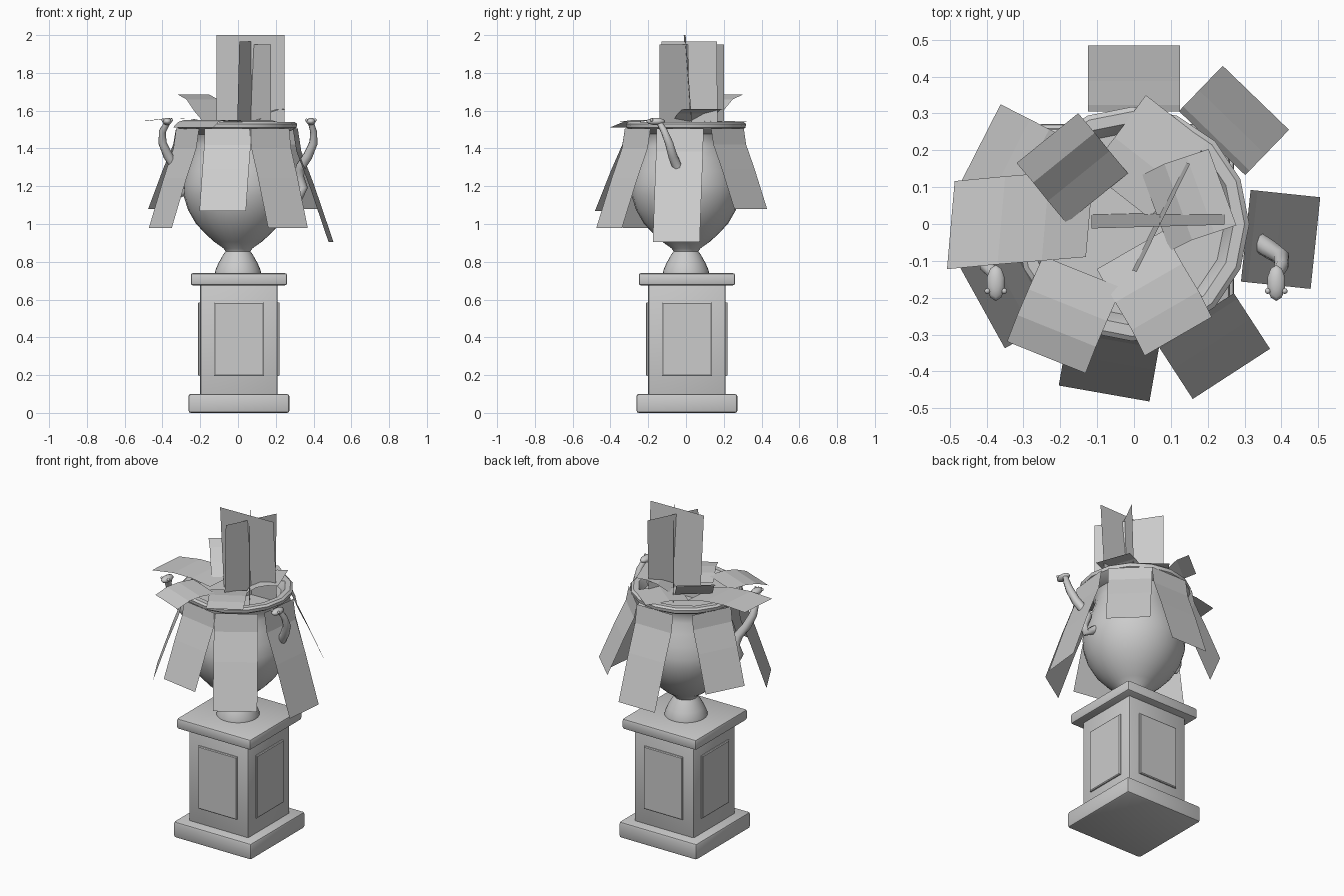
import bpy, bmesh, math
from mathutils import Vector

if "Cube" in bpy.data.objects:
    bpy.data.objects.remove(bpy.data.objects["Cube"])

stone = bpy.data.materials.new("stone_grey")
stone.diffuse_color = (0.6, 0.6, 0.6, 1)
stone.use_nodes = True
stone.node_tree.nodes["Principled BSDF"].inputs["Base Color"].default_value = stone.diffuse_color
C = 0.005  # pedestal centre offset


def make(name, verts, faces, smooth=None):
    me = bpy.data.meshes.new(name)
    me.from_pydata([tuple(v) for v in verts], [], faces)
    ob = bpy.data.objects.new(name, me)
    bpy.context.collection.objects.link(ob)
    me.materials.append(stone)
    if smooth:
        bpy.context.view_layer.objects.active = ob
        ob.select_set(True)
        bpy.ops.object.shade_smooth_by_angle(angle=math.radians(smooth))
        ob.select_set(False)
    return ob


def box(name, half, z0, z1, bevel):
    bm = bmesh.new()
    bmesh.ops.create_cube(bm, size=1)
    for v in bm.verts:
        v.co = (C + v.co.x * 2 * half, C + v.co.y * 2 * half, z0 + (v.co.z + 0.5) * (z1 - z0))
    bmesh.ops.bevel(bm, geom=bm.edges[:], offset=bevel, segments=2, affect='EDGES', profile=0.5)
    ob = make(name, [], [])
    bm.to_mesh(ob.data)
    bm.free()
    bpy.context.view_layer.objects.active = ob
    ob.select_set(True)
    bpy.ops.object.shade_smooth_by_angle(angle=math.radians(40))
    ob.select_set(False)


def lathe(name, profile, n, cx=0.0, cy=0.0, smooth=45):
    verts, faces = [], []
    for r, z in profile:
        for i in range(n):
            a = 2 * math.pi * i / n
            verts.append((cx + r * math.cos(a), cy + r * math.sin(a), z))
    for j in range(len(profile) - 1):
        for i in range(n):
            k = (i + 1) % n
            faces.append((j * n + i, j * n + k, (j + 1) * n + k, (j + 1) * n + i))
    faces.append(tuple(range(n))[::-1])
    faces.append(tuple((len(profile) - 1) * n + i for i in range(n)))
    return make(name, verts, faces, smooth)


def leaf(name, path, angle, width):
    """Bent strip along path; angle is the outward heading in degrees."""
    a = math.radians(angle)
    side = Vector((-math.sin(a), math.cos(a), 0)) * width / 2
    verts = []
    for p in path:
        verts += [Vector(p) - side, Vector(p) + side]
    faces = [(2 * i, 2 * i + 2, 2 * i + 3, 2 * i + 1) for i in range(len(path) - 1)]
    return make(name, verts, faces)


def tube(name, path, radii, n=8):
    path = [Vector(p) for p in path]
    verts, faces = [], []
    for i, p in enumerate(path):
        t = (path[min(i + 1, len(path) - 1)] - path[max(i - 1, 0)]).normalized()
        u = t.cross(Vector((0.3, 1, 0))).normalized()
        w = t.cross(u)
        for k in range(n):
            b = 2 * math.pi * k / n
            verts.append(p + (u * math.cos(b) + w * math.sin(b)) * radii[i])
    for j in range(len(path) - 1):
        for i in range(n):
            k = (i + 1) % n
            faces.append((j * n + i, j * n + k, (j + 1) * n + k, (j + 1) * n + i))
    faces += [tuple(range(n))[::-1], tuple((len(path) - 1) * n + i for i in range(n))]
    return make(name, verts, faces, 50)


def ball(name, loc, scale):
    bm = bmesh.new()
    bmesh.ops.create_uvsphere(bm, u_segments=10, v_segments=7, radius=1)
    for v in bm.verts:
        v.co = Vector(loc) + Vector((v.co.x * scale[0], v.co.y * scale[1], v.co.z * scale[2]))
    for f in bm.faces:
        f.smooth = True
    ob = make(name, [], [])
    bm.to_mesh(ob.data)
    bm.free()


# Pedestal
box("pedestal_base", 0.267, 0, 0.1, 0.012)
box("pedestal_shaft", 0.205, 0.09, 0.69, 0.01)
box("pedestal_cap", 0.255, 0.675, 0.74, 0.012)

# Raised panels on the four shaft sides
for i in range(4):
    a = i * math.pi / 2
    out = Vector((math.cos(a), math.sin(a), 0))
    side = Vector((-math.sin(a), math.cos(a), 0))
    o = Vector((C, C, 0))
    rings = [(0.133, 0.195, 0.585, 0.2), (0.133, 0.195, 0.585, 0.212), (0.128, 0.2, 0.58, 0.216)]
    v = []
    for h, z0, z1, d in rings:
        for s, z in ((-h, z0), (h, z0), (h, z1), (-h, z1)):
            v.append(o + out * d + side * s + Vector((0, 0, z)))
    f = [(4 * j + k, 4 * j + (k + 1) % 4, 4 * j + 4 + (k + 1) % 4, 4 * j + 4 + k)
         for j in range(2) for k in range(4)] + [(8, 9, 10, 11)]
    make("shaft_panel", v, f)

# Urn: foot, neck, bowl, flared rim and inner wall
lathe("urn_bowl", [
    (0.122, 0.735), (0.12, 0.755), (0.105, 0.79), (0.08, 0.835), (0.066, 0.855), (0.075, 0.87),
    (0.125, 0.905), (0.175, 0.95), (0.225, 1.005), (0.265, 1.075), (0.288, 1.15), (0.29, 1.21),
    (0.275, 1.28), (0.25, 1.35), (0.228, 1.41), (0.222, 1.45), (0.235, 1.48)], 28)
lathe("urn_rim", [
    (0.22, 1.47), (0.29, 1.495), (0.315, 1.51), (0.318, 1.53), (0.305, 1.54), (0.275, 1.54),
    (0.265, 1.525), (0.25, 1.49)], 16, -0.005, 0.0, 35)

# Hanging leaves: heading, lower end height, lower end radius
for ang, zb, rb in [(90, 0.965, 0.485), (46, 1.08, 0.476), (-6, 0.905, 0.495), (-57, 0.98, 0.485),
                    (-100, 1.07, 0.467), (-151, 0.98, 0.47), (153, 1.08, 0.47)]:
    a = math.radians(ang)
    path = []
    for t, k in ((0, 0), (0.2, 0.1), (0.5, 0.46), (1, 1)):
        r = 0.305 + (rb - 0.305) * k
        path.append((r * math.cos(a), r * math.sin(a), 1.505 + (zb - 1.505) * t))
    leaf("hanging_leaf", path, ang, 0.25)

# Leaves spreading over the rim
leaf("spreading_leaf_left", [(-0.12, 0.03, 1.53), (-0.24, 0.02, 1.555), (-0.36, 0.01, 1.56),
                             (-0.497, -0.003, 1.545)], 175, 0.24)
leaf("spreading_leaf_front_left", [(-0.14, -0.13, 1.545), (-0.18, -0.22, 1.55), (-0.21, -0.29, 1.54),
                                   (-0.238, -0.362, 1.51)], -112, 0.23)
leaf("raised_leaf_back_left", [(-0.1, 0.07, 1.54), (-0.15, 0.13, 1.6), (-0.19, 0.18, 1.66),
                               (-0.235, 0.233, 1.685)], 129, 0.215)
leaf("spreading_leaf_front_right", [(-0.01, -0.07, 1.535), (0.04, -0.16, 1.55), (0.085, -0.235, 1.55),
                                    (0.12, -0.305, 1.54)], -60, 0.21)
leaf("spreading_leaf_back_right", [(-0.04, 0.08, 1.53), (0.03, 0.17, 1.545), (0.115, 0.285, 1.54)],
     52, 0.21)
leaf("raised_leaf_right", [(0.06, 0.03, 1.54), (0.12, 0.06, 1.585), (0.18, 0.08, 1.605),
                           (0.24, 0.1, 1.61)], 20, 0.22)

# Upright crossed leaf planes: two base ends, height, lean of the top
for p, q, top, lean in [((-0.115, 0.025), (0.245, 0.035), 2.0, (0, -0.037)),
                        ((-0.005, -0.125), (0.14, 0.168), 1.965, (0.012, -0.005)),
                        ((-0.05, 0.2), (0.175, -0.14), 1.95, (0, 0))]:
    make("upright_leaf", [(*p, 1.49), (*q, 1.49), (q[0] + lean[0], q[1] + lean[1], top),
                          (p[0] + lean[0], p[1] + lean[1], top)], [(0, 1, 2, 3)])

# Curved handles with small animal heads
for s, hx in ((1, 0.386), (-1, 0.375)):
    tube("handle", [(s * 0.25, 0.0, 1.2), (s * 0.29, -0.015, 1.17), (s * 0.33, -0.03, 1.15),
                    (s * 0.345, -0.03, 1.19), (s * 0.325, -0.02, 1.25), (s * 0.33, -0.045, 1.3),
                    (s * 0.37, -0.07, 1.36), (s * 0.4, -0.09, 1.43), (s * 0.4, -0.115, 1.49),
                    (s * hx, -0.14, 1.535)],
         [0.022, 0.024, 0.026, 0.026, 0.026, 0.027, 0.026, 0.023, 0.019, 0.016])
    ball("handle_head", (s * hx, -0.16, 1.543), (0.026, 0.05, 0.019))
    for e in (-1, 1):
        ball("handle_eye", (s * hx + e * 0.023, -0.182, 1.55), (0.008, 0.008, 0.008))
